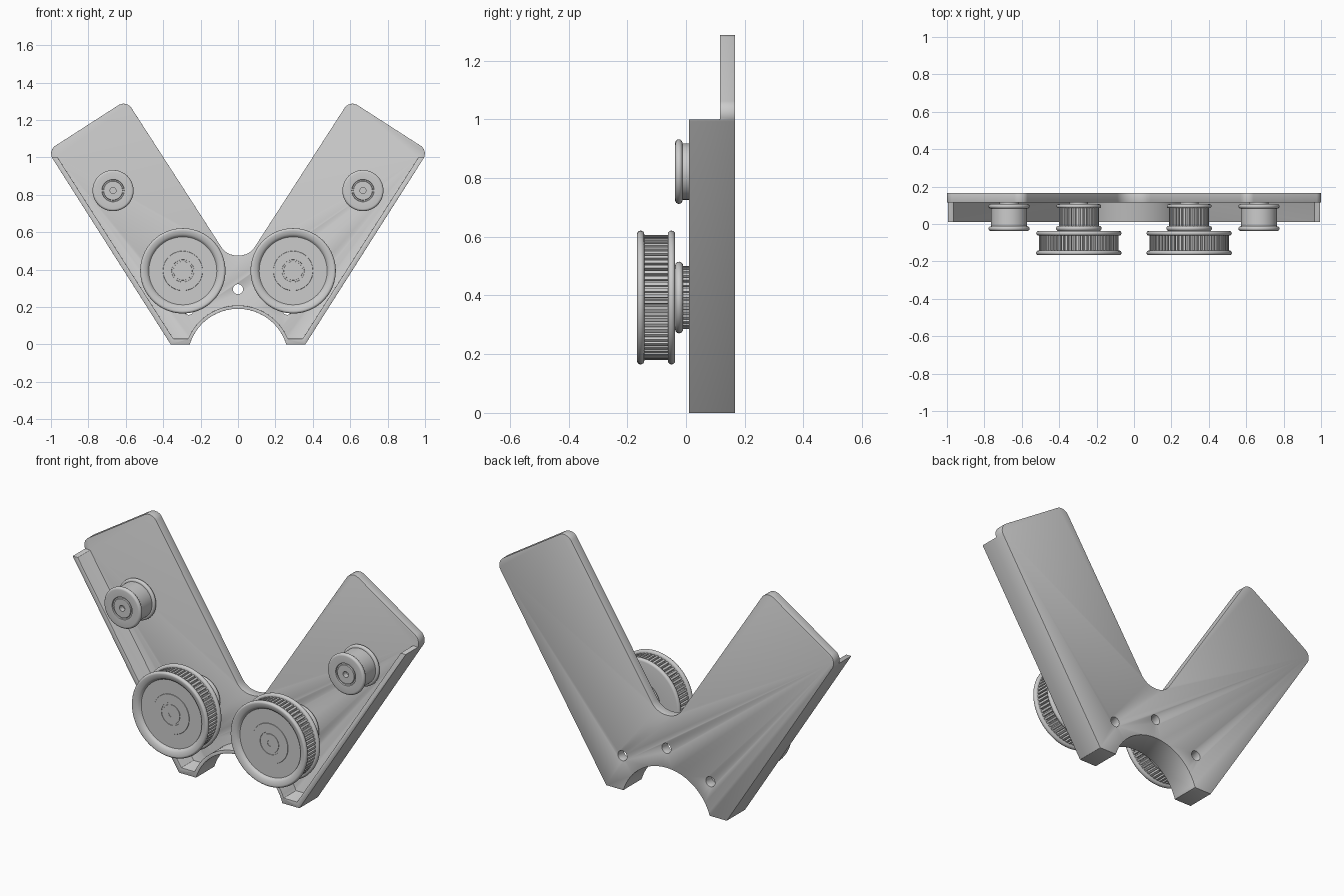
import bpy, bmesh
from math import sin, cos, pi, tan, acos, sqrt
from mathutils import Vector

if "Cube" in bpy.data.objects:
    bpy.data.objects.remove(bpy.data.objects["Cube"])


def finish(bm, name):
    bmesh.ops.recalc_face_normals(bm, faces=bm.faces)
    me = bpy.data.meshes.new(name)
    bm.to_mesh(me)
    bm.free()
    ob = bpy.data.objects.new(name, me)
    bpy.context.collection.objects.link(ob)
    return ob


def smooth(ob, angle=0.6):
    bpy.ops.object.select_all(action='DESELECT')
    ob.select_set(True)
    bpy.context.view_layer.objects.active = ob
    bpy.ops.object.shade_smooth_by_angle(angle=angle)


def prism(name, pts, y0, y1):
    """Outline in x,z extruded along y."""
    bm = bmesh.new()
    f = bm.faces.new([bm.verts.new((x, y0, z)) for x, z in pts])
    ext = bmesh.ops.extrude_face_region(bm, geom=[f])
    bmesh.ops.translate(bm, vec=(0, y1 - y0, 0),
                        verts=[v for v in ext['geom'] if isinstance(v, bmesh.types.BMVert)])
    return finish(bm, name)


def lathe(name, profile, cx, cz, seg=72):
    """Profile of (radius, y) turned about an axis along y."""
    bm = bmesh.new()
    rings = []
    for r, y in profile:
        if r == 0:
            rings.append([bm.verts.new((cx, y, cz))] * seg)
        else:
            rings.append([bm.verts.new((cx + r * cos(2 * pi * i / seg), y, cz + r * sin(2 * pi * i / seg)))
                          for i in range(seg)])
    for a, b in zip(rings, rings[1:]):
        for i in range(seg):
            j = (i + 1) % seg
            bm.faces.new(list(dict.fromkeys((a[i], a[j], b[j], b[i]))))
    ob = finish(bm, name)
    smooth(ob)
    return ob


def lip(r, y0, y1, n=8):
    """Rounded flange edge."""
    h = (y1 - y0) / 2
    return [(r - h + h * sin(pi * i / n), y0 + h - h * cos(pi * i / n)) for i in range(n + 1)]


def gear(name, r, root, teeth, cx, cz, y0, y1):
    pts = []
    for i in range(teeth):
        for f, rad in ((0, r), (0.55, r), (0.65, root), (0.9, root)):
            a = 2 * pi * (i + f) / teeth
            pts.append((cx + rad * cos(a), cz + rad * sin(a)))
    return prism(name, pts, y0, y1)


def fillet(p, c, q, r, n=8):
    """Arc rounding the corner c between p and q."""
    c = Vector(c)
    u, v = (Vector(p) - c).normalized(), (Vector(q) - c).normalized()
    half = acos(u.dot(v)) / 2
    a, b = c + u * r / tan(half), c + v * r / tan(half)
    m = c + (u + v).normalized() * r / sin(half)
    return [tuple(m + ((a - m).lerp(b - m, i / n)).normalized() * r) for i in range(n + 1)]


def mirrored(half):
    """Complete a right-half outline that runs from bottom to top."""
    return half + [(-x, z) for x, z in reversed(half) if x > 1e-5]


def arc(r, z_end, n=20):
    """Bottom cut-out arc from x=0 to the foot."""
    end = acos((z_end + 0.08) / r)
    return [(r * sin(end * i / n), -0.08 + r * cos(end * i / n)) for i in range(n + 1)]


# V-shaped bracket: solid outline, then pocket and holes cut away
foot, outer, top, crotch = (0.36, 0), (1.018, 1.035), (0.597, 1.306), (0.06, 0.475)
half = arc(0.27, 0) + [foot]
half += fillet(foot, outer, top, 0.05) + fillet(outer, top, crotch, 0.05)
half += fillet(top, crotch, (0, 0.475), 0.1)
bracket = prism("bracket", mirrored(half), 0.01, 0.167)

pocket = arc(0.288, 0.03) + [(0.346, 0.03), (0.965, 1.0), (1.2, 1.0), (1.2, 1.5), (0, 1.5)]
cutters = [prism("pocket_cutter", mirrored(pocket), -0.1, 0.115)]
for x, z in ((0, 0.295), (-0.263, 0.185), (0.263, 0.185)):
    ring = [(x + 0.027 * cos(pi * i / 16), z + 0.027 * sin(pi * i / 16)) for i in range(32)]
    cutters.append(prism("hole_cutter", ring, -0.1, 0.3))

bpy.context.view_layer.objects.active = bracket
for c in cutters:
    c.hide_render = True
    m = bracket.modifiers.new("cut", 'BOOLEAN')
    m.object, m.operation, m.solver = c, 'DIFFERENCE', 'EXACT'
    bpy.ops.object.modifier_apply(modifier=m.name)
bev = bracket.modifiers.new("round_edges", 'BEVEL')
bev.width, bev.segments, bev.limit_method, bev.angle_limit = 0.007, 2, 'ANGLE', 0.6
bpy.ops.object.modifier_apply(modifier=bev.name)
for c in cutters:
    bpy.data.objects.remove(c)
smooth(bracket)


def bolt(y):
    """Bore and ring groove in the middle of a wheel face."""
    return [(0, y + 0.03), (0.016, y + 0.03), (0.016, y), (0.05, y), (0.052, y + 0.006),
            (0.058, y + 0.006), (0.06, y)]


for side, s in (("left", -1), ("right", 1)):
    # double pulley: large dished wheel in front, small toothed wheel behind
    px, pz = s * 0.295, 0.393
    face = bolt(-0.147) + [(0.105, -0.147), (0.13, -0.105), (0.138, -0.1), (0.153, -0.1),
                           (0.16, -0.105), (0.187, -0.155), (0.195, -0.16)]
    lathe(f"{side}_pulley", face + lip(0.228, -0.167, -0.142) + [(0.196, -0.142), (0.196, -0.062)]
          + lip(0.228, -0.062, -0.037) + lip(0.122, -0.037, -0.01) + [(0.094, -0.01), (0.094, 0.085)]
          + lip(0.12, 0.085, 0.106) + [(0.05, 0.106), (0.05, 0.12), (0, 0.12)], px, pz)
    gear(f"{side}_large_teeth", 0.213, 0.199, 64, px, pz, -0.145, -0.059)
    gear(f"{side}_small_teeth", 0.107, 0.097, 32, px, pz, -0.015, 0.09)

    # smooth idler roller
    lathe(f"{side}_idler", bolt(-0.035) + lip(0.11, -0.037, -0.012) + [(0.096, -0.012), (0.096, 0.083)]
          + lip(0.11, 0.083, 0.106) + [(0.05, 0.106), (0.05, 0.12), (0, 0.12)], s * 0.668, 0.822, 56)
